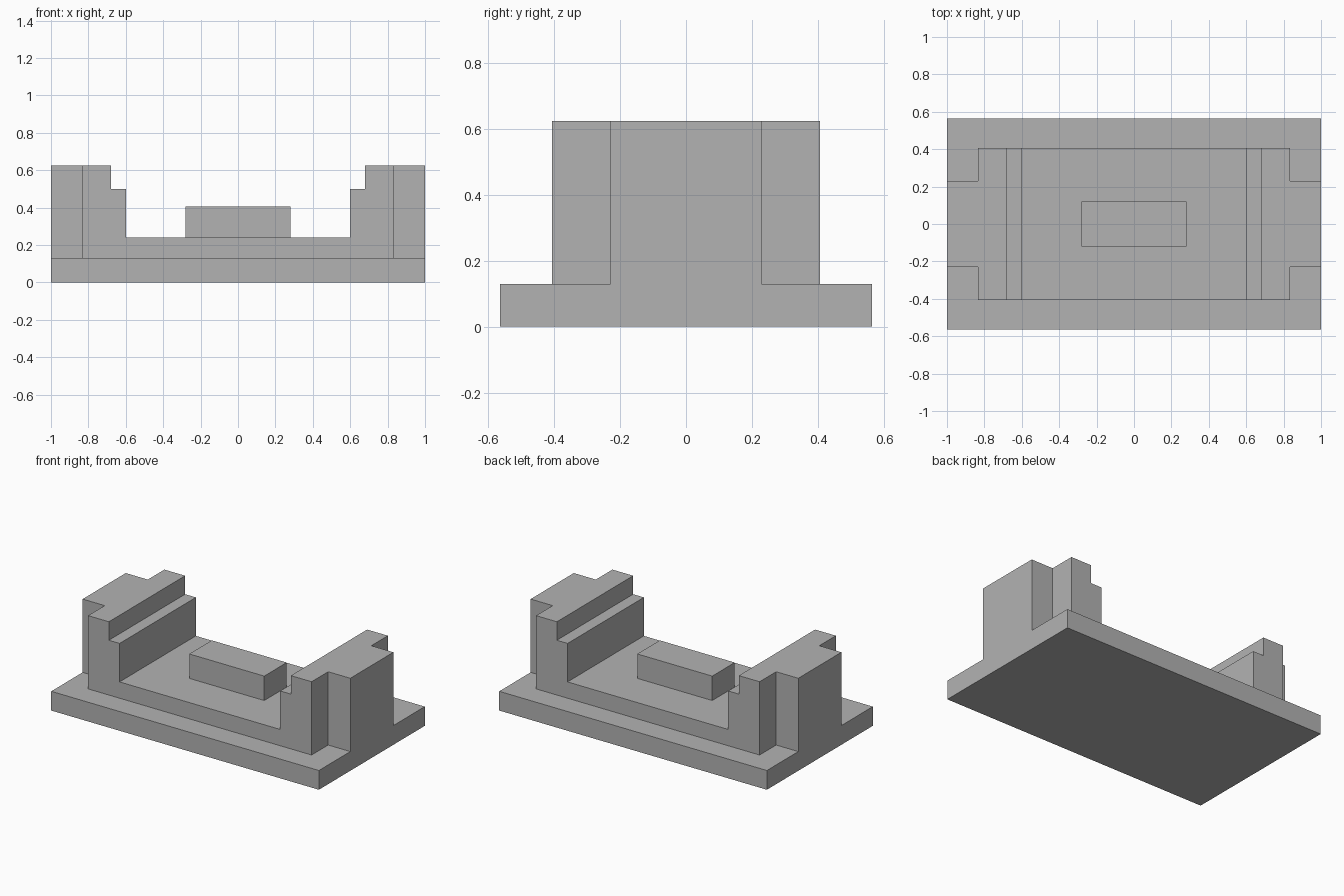
import bpy
import bmesh

cube = bpy.data.objects.get("Cube")
if cube:
    bpy.data.objects.remove(cube, do_unlink=True)

# Single plain grey finish
grey = bpy.data.materials.new("plain_grey")
grey.use_nodes = True
colour = (0.45, 0.45, 0.45, 1)
grey.diffuse_color = colour
grey.node_tree.nodes["Principled BSDF"].inputs["Base Color"].default_value = colour


def extrude_profile(name, profile, half_depth, centre_y=0):
    """Solid made by sweeping an (x, z) outline along y."""
    bm = bmesh.new()
    face = bm.faces.new([bm.verts.new((x, centre_y - half_depth, z)) for x, z in profile])
    swept = bmesh.ops.extrude_face_region(bm, geom=[face])["geom"]
    moved = [v for v in swept if isinstance(v, bmesh.types.BMVert)]
    bmesh.ops.translate(bm, verts=moved, vec=(0, 2 * half_depth, 0))
    bmesh.ops.recalc_face_normals(bm, faces=bm.faces)
    mesh = bpy.data.meshes.new(name)
    bm.to_mesh(mesh)
    bm.free()
    mesh.materials.append(grey)
    obj = bpy.data.objects.new(name, mesh)
    bpy.context.collection.objects.link(obj)
    return obj


def box(name, x0, x1, z0, z1, half_depth, centre_y=0):
    outline = [(x0, z0), (x1, z0), (x1, z1), (x0, z1)]
    return extrude_profile(name, outline, half_depth, centre_y)


BASE_TOP, FLOOR, TOP = 0.13, 0.24, 0.625

# Base plate and raised centre block
box("base_plate", -1, 1, 0, BASE_TOP, 0.565)
box("centre_block", -0.28, 0.28, FLOOR, 0.405, 0.12)

# Cradle with stepped end walls
half = [(1, BASE_TOP), (1, TOP), (0.68, TOP), (0.68, 0.5), (0.6, 0.5), (0.6, FLOOR)]
cradle = extrude_profile("cradle", half + [(-x, z) for x, z in reversed(half)], 0.407)

# Square notches at the four outer corners
for sx in (-1, 1):
    for sy in (-1, 1):
        x0, x1 = sorted((sx * 0.835, sx * 1.2))
        cutter = box("notch_cutter", x0, x1, 0, 1, 0.2, sy * 0.43)
        cutter.hide_render = True
        mod = cradle.modifiers.new("notch", 'BOOLEAN')
        mod.operation = 'DIFFERENCE'
        mod.solver = 'EXACT'
        mod.object = cutter
        bpy.context.view_layer.objects.active = cradle
        bpy.ops.object.modifier_apply(modifier=mod.name)
        bpy.data.objects.remove(cutter, do_unlink=True)
